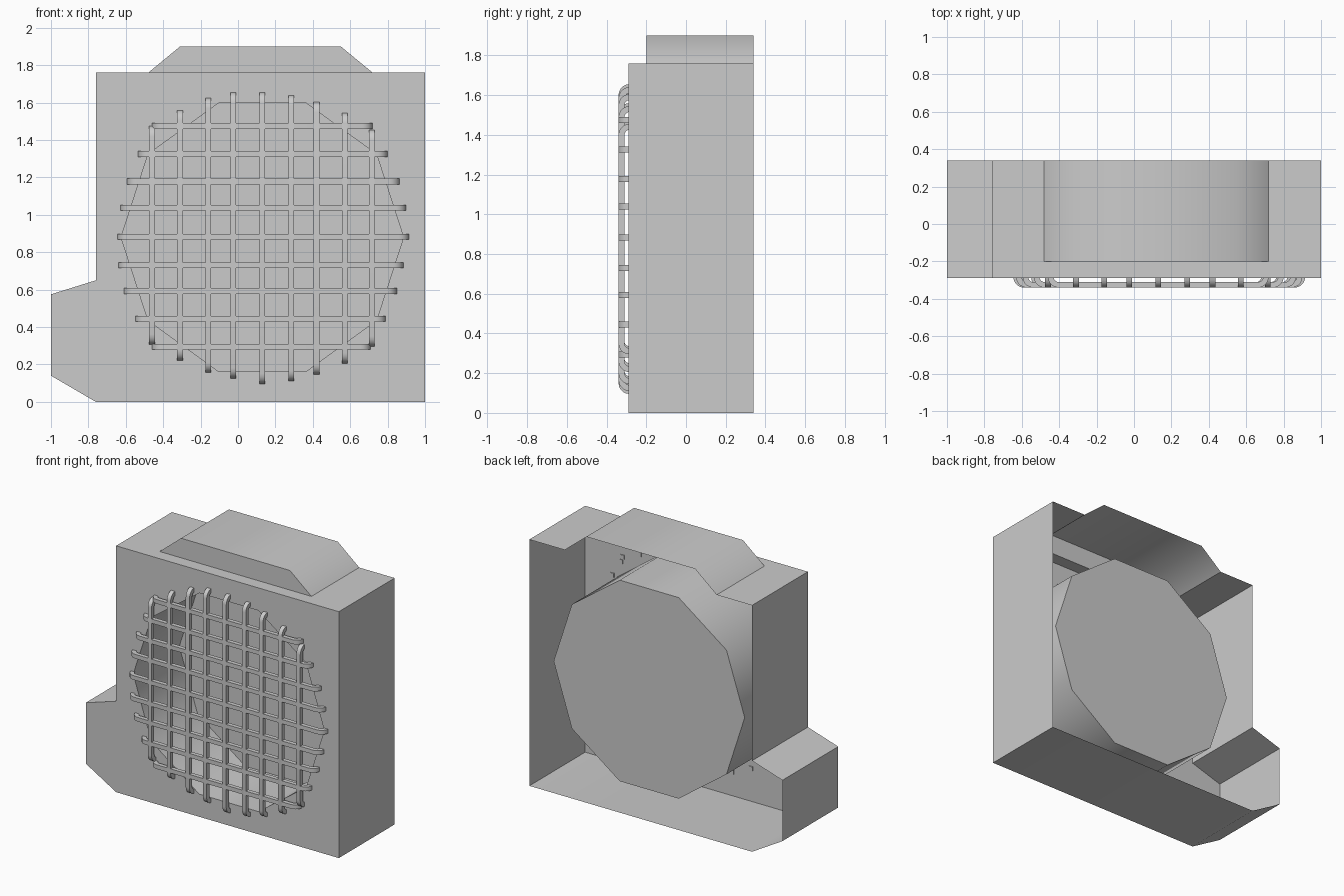
import bpy, bmesh, math

if "Cube" in bpy.data.objects:
    bpy.data.objects.remove(bpy.data.objects["Cube"])

FRONT, BACK = -0.29, 0.34
CX, CZ, R = 0.13, 0.88, 0.755


def finish(bm, name):
    bmesh.ops.remove_doubles(bm, verts=bm.verts, dist=0.0005)
    bmesh.ops.recalc_face_normals(bm, faces=bm.faces)
    mesh = bpy.data.meshes.new(name)
    bm.to_mesh(mesh)
    bm.free()
    ob = bpy.data.objects.new(name, mesh)
    bpy.context.collection.objects.link(ob)
    bpy.ops.object.select_all(action='DESELECT')
    ob.select_set(True)
    bpy.context.view_layer.objects.active = ob
    bpy.ops.object.shade_smooth_by_angle(angle=math.radians(40))
    return ob


def ring(bm, pts, y):
    return [bm.verts.new((x, y, z)) for x, z in pts]


def wall(bm, a, b, skip=()):
    n = len(a)
    for i in range(n):
        if i not in skip:
            j = (i + 1) % n
            bm.faces.new((a[i], a[j], b[j], b[i]))


# Housing: open-backed shell with a round opening and a side foot
outline = [(1, 0), (1, 1.76), (0.72, 1.76), (-0.48, 1.76), (-0.76, 1.76),
           (-0.76, 0.65), (-1, 0.575), (-1, 0.14), (-0.76, 0)]
hole = [(CX + R * math.cos(i * math.pi / 5), CZ + R * math.sin(i * math.pi / 5))
        for i in range(10)]
bm = bmesh.new()
front = ring(bm, outline, FRONT)
rim = ring(bm, hole, FRONT)
edges = [bm.edges.new((loop[i], loop[(i + 1) % len(loop)]))
         for loop in (front, rim) for i in range(len(loop))]
bmesh.ops.triangle_fill(bm, edges=edges, use_beauty=True, use_dissolve=False,
                        normal=(0, -1, 0))
wall(bm, front, ring(bm, outline, BACK), skip=(2,))
# ledge in front of the raised top
ledge = ring(bm, [(0.72, 1.76), (-0.48, 1.76)], -0.2)
bm.faces.new((front[2], front[3], ledge[1], ledge[0]))
finish(bm, "housing")

# Raised top: hollow, open below and behind
top = [(0.72, 1.76), (0.55, 1.90), (-0.31, 1.90), (-0.48, 1.76)]
bm = bmesh.new()
a = ring(bm, top, -0.2)
bm.faces.new(a)
wall(bm, a, ring(bm, top, BACK), skip=(3,))
finish(bm, "raised_top")

# Drum: ten-sided cup behind the opening
bm = bmesh.new()
b = ring(bm, hole, 0.23)
wall(bm, ring(bm, hole, FRONT), b)
bm.faces.new(b)
finish(bm, "fan_drum")


# Grille bars: square section, ends curled back into the housing
def add_bar(bm, pos, lo, hi, vertical, w=0.03, r=0.056, seg=5):
    path = []
    for end, sign in ((lo, -1), (hi, 1)):
        arc = []
        for k in range(seg + 1):
            t = k / seg * math.pi / 2
            arc.append([(end - sign * r + sign * q * math.sin(t),
                         -0.34 + r - q * math.cos(t)) for q in (r, r - w)])
        path += arc if sign > 0 else arc[::-1]
    rows = []
    for (o, i) in path:
        row = []
        for (u, y), s in ((o, -1), (o, 1), (i, 1), (i, -1)):
            v = pos + s * w / 2
            row.append(bm.verts.new((v, y, u) if vertical else (u, y, v)))
        rows.append(row)
    for p, q in zip(rows, rows[1:]):
        wall(bm, p, q)
    bm.faces.new(rows[0])
    bm.faces.new(rows[-1])


vertical_bars = [(-0.46, 0.305, 1.475), (-0.31, 0.22, 1.56), (-0.16, 0.155, 1.625),
                 (-0.025, 0.125, 1.655), (0.13, 0.095, 1.655), (0.285, 0.11, 1.64),
                 (0.42, 0.145, 1.605), (0.57, 0.205, 1.545), (0.715, 0.295, 1.455)]
level_bars = [(1.475, -0.46, 0.72), (1.325, -0.535, 0.80), (1.178, -0.595, 0.865),
              (1.038, -0.63, 0.90), (0.883, -0.645, 0.915), (0.73, -0.64, 0.885),
              (0.593, -0.61, 0.85), (0.445, -0.55, 0.79), (0.295, -0.46, 0.71)]
for name, bars, vert in (("vertical_grille", vertical_bars, True),
                         ("horizontal_grille", level_bars, False)):
    bm = bmesh.new()
    for p, lo, hi in bars:
        add_bar(bm, p, lo, hi, vert)
    finish(bm, name)
